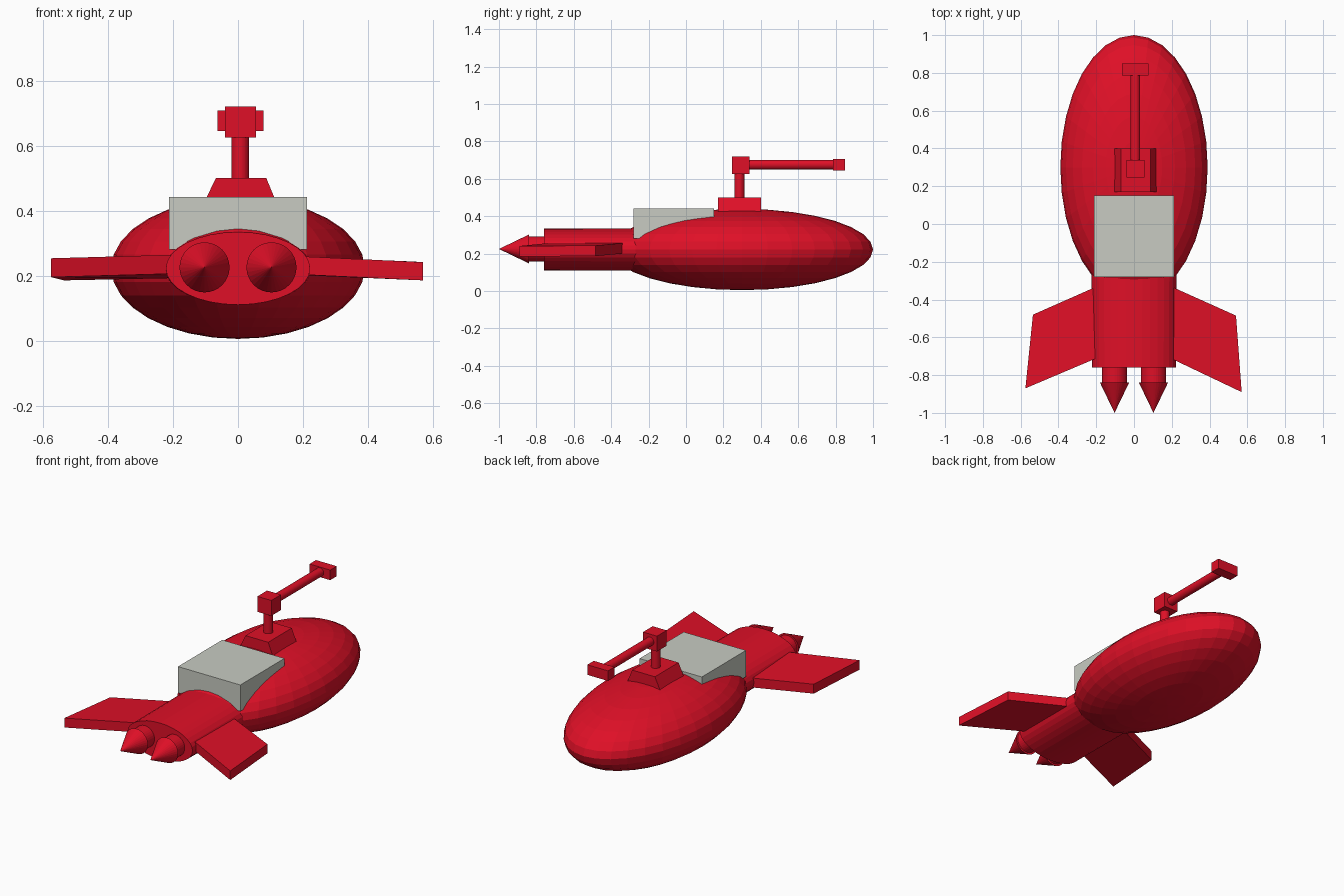
import bpy, bmesh, math
from mathutils import Matrix, Vector

if "Cube" in bpy.data.objects:
    bpy.data.objects.remove(bpy.data.objects["Cube"])


def material(name, color):
    m = bpy.data.materials.new(name)
    m.diffuse_color = (*color, 1)
    m.use_nodes = True
    m.node_tree.nodes["Principled BSDF"].inputs["Base Color"].default_value = m.diffuse_color
    return m


RED = material("red", (0.74, 0.005, 0.02))
GREY = material("light grey", (0.58, 0.60, 0.54))
ALONG_Y = Matrix.Rotation(math.pi / 2, 4, 'X')  # local +z points to -y


def finish(name, bm, mat=RED):
    bmesh.ops.recalc_face_normals(bm, faces=bm.faces)
    mesh = bpy.data.meshes.new(name)
    bm.to_mesh(mesh)
    bm.free()
    mesh.materials.append(mat)
    obj = bpy.data.objects.new(name, mesh)
    bpy.context.collection.objects.link(obj)
    return obj


def box(name, lo, hi, mat=RED):
    lo, hi = Vector(lo), Vector(hi)
    bm = bmesh.new()
    bmesh.ops.create_cube(bm, size=1, matrix=Matrix.Translation((lo + hi) / 2)
                          @ Matrix.Diagonal((*(hi - lo), 1)))
    return finish(name, bm, mat)


def tube(name, center, r1, r2, length, rot=Matrix(), squash=(1, 1, 1)):
    bm = bmesh.new()
    bmesh.ops.create_cone(bm, cap_ends=True, segments=32, radius1=r1, radius2=r2, depth=length,
                          matrix=Matrix.Translation(center) @ Matrix.Diagonal((*squash, 1)) @ rot)
    return finish(name, bm)


def prism(name, points, offset):
    bm = bmesh.new()
    face = bm.faces.new([bm.verts.new(p) for p in points])
    ext = bmesh.ops.extrude_face_region(bm, geom=[face], use_keep_orig=True)
    bmesh.ops.translate(bm, vec=offset,
                        verts=[v for v in ext["geom"] if isinstance(v, bmesh.types.BMVert)])
    return finish(name, bm)


# Faceted egg-shaped hull
bm = bmesh.new()
bmesh.ops.create_uvsphere(bm, u_segments=32, v_segments=16, radius=1,
                          matrix=Matrix.Translation((0, 0.30, 0.222))
                          @ Matrix.Diagonal((0.39, 0.70, 0.217, 1)))
finish("hull", bm)

# Flattened tail section
tube("tail", (0, -0.48, 0.222), 0.225, 0.222, 0.56, ALONG_Y, (1, 1, 0.505))

# Twin thrusters with pointed caps
for side, x in (("left", -0.103), ("right", 0.103)):
    tube(side + "_thruster", (x, -0.79, 0.225), 0.066, 0.066, 0.12, ALONG_Y)
    tube(side + "_thruster_cone", (x, -0.92, 0.225), 0.077, 0, 0.16, ALONG_Y)

# Swept fins, slightly different in tilt
prism("left_fin", [(-0.15, -0.31, 0.193), (-0.535, -0.48, 0.185),
                   (-0.575, -0.87, 0.195), (-0.15, -0.69, 0.207)], (0, 0, 0.058))
prism("right_fin", [(0.15, -0.31, 0.203), (0.54, -0.485, 0.187),
                    (0.57, -0.89, 0.185), (0.15, -0.69, 0.205)], (0, 0, 0.056))

# Grey cabin block
box("cabin", (-0.213, -0.28, 0.28), (0.212, 0.15, 0.442), GREY)

# Turret: sloped base, post, pivot, barrel and muzzle
prism("turret_base", [(-0.104, 0.17, 0.425), (0.118, 0.17, 0.425),
                      (0.087, 0.17, 0.50), (-0.068, 0.17, 0.50)], (0, 0.23, 0))
tube("turret_post", (0.007, 0.285, 0.565), 0.027, 0.027, 0.15)
box("turret_pivot", (-0.04, 0.246, 0.625), (0.055, 0.34, 0.72))
tube("barrel", (0.007, 0.56, 0.676), 0.026, 0.026, 0.48, ALONG_Y)
box("muzzle", (-0.063, 0.787, 0.645), (0.078, 0.85, 0.707))
